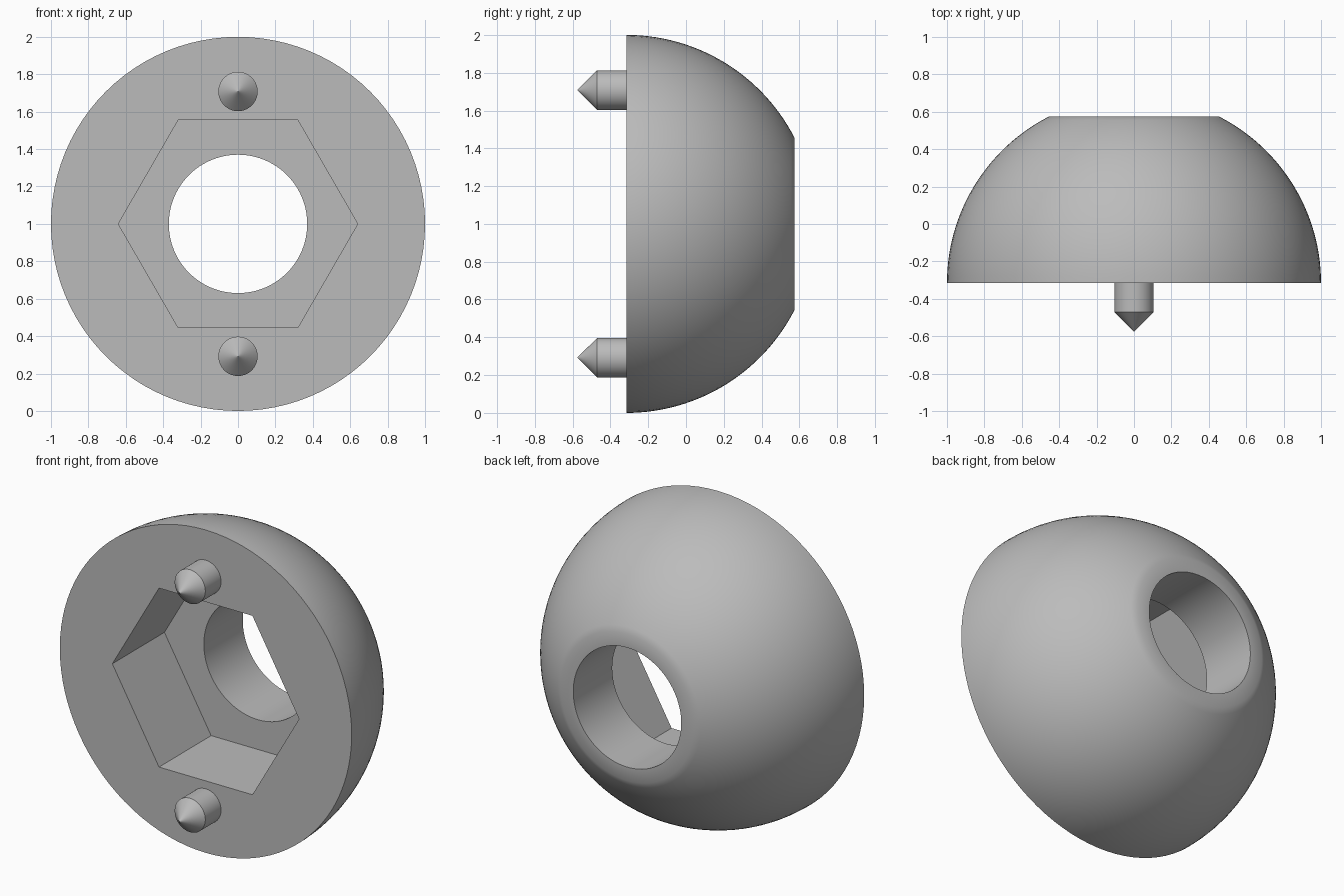
import bpy
import bmesh
from math import sin, cos, asin, pi, radians

cube = bpy.data.objects.get("Cube")
if cube:
    bpy.data.objects.remove(cube)

SEGMENTS = 96           # multiple of six, so the hexagon corners fall on vertices
FRONT, BACK = -0.316, 0.575
CENTRE_Z = 1.0

grey = bpy.data.materials.new("plain_grey")
grey.use_nodes = True
colour = (0.5, 0.5, 0.5, 1)
grey.diffuse_color = colour
grey.node_tree.nodes["Principled BSDF"].inputs["Base Color"].default_value = colour


def circle(radius):
    return lambda a: radius


def hexagon(radius):
    # Distance to a hexagon's outline, with corners on the x axis
    return lambda a: radius * cos(pi / 6) / cos(a % (pi / 3) - pi / 6)


def lathe(name, rings, z, closed=False):
    """Skin a list of (y, outline) rings around an axis along y."""
    bm = bmesh.new()
    loops = []
    for y, outline in rings:
        loop = []
        for i in range(SEGMENTS):
            a = 2 * pi * i / SEGMENTS
            r = outline(a)
            loop.append(bm.verts.new((r * cos(a), y, z + r * sin(a))))
        loops.append(loop)
    pairs = list(zip(loops, loops[1:]))
    if closed:
        pairs.append((loops[-1], loops[0]))
    else:
        bm.faces.new(loops[0])
        bm.faces.new(loops[-1])
    for p, q in pairs:
        for i in range(SEGMENTS):
            j = (i + 1) % SEGMENTS
            bm.faces.new((p[i], p[j], q[j], q[i]))
    bmesh.ops.remove_doubles(bm, verts=bm.verts, dist=1e-5)
    bmesh.ops.recalc_face_normals(bm, faces=bm.faces)
    mesh = bpy.data.meshes.new(name)
    bm.to_mesh(mesh)
    bm.free()
    mesh.materials.append(grey)
    obj = bpy.data.objects.new(name, mesh)
    bpy.context.collection.objects.link(obj)
    bpy.ops.object.select_all(action="DESELECT")
    obj.select_set(True)
    bpy.context.view_layer.objects.active = obj
    bpy.ops.object.shade_smooth_by_angle(angle=radians(30))
    return obj


# Domed body: hexagonal pocket, round through hole, truncated hemisphere
floor = FRONT + 0.51
top_angle = asin(BACK - FRONT)
steps = 28
dome = [(FRONT + sin(top_angle * i / steps), circle(cos(top_angle * i / steps)))
        for i in range(steps, -1, -1)]
lathe("domed_body",
      [(FRONT, hexagon(0.64)), (floor, hexagon(0.64)),
       (floor, circle(0.37)), (BACK, circle(0.37))] + dome,
      CENTRE_Z, closed=True)

# Pointed locating pins above and below the pocket
for name, side in (("upper_pin", 1), ("lower_pin", -1)):
    lathe(name,
          [(FRONT, circle(0.105)), (-0.47, circle(0.105)), (-0.575, circle(0.0005))],
          CENTRE_Z + side * 0.708)
